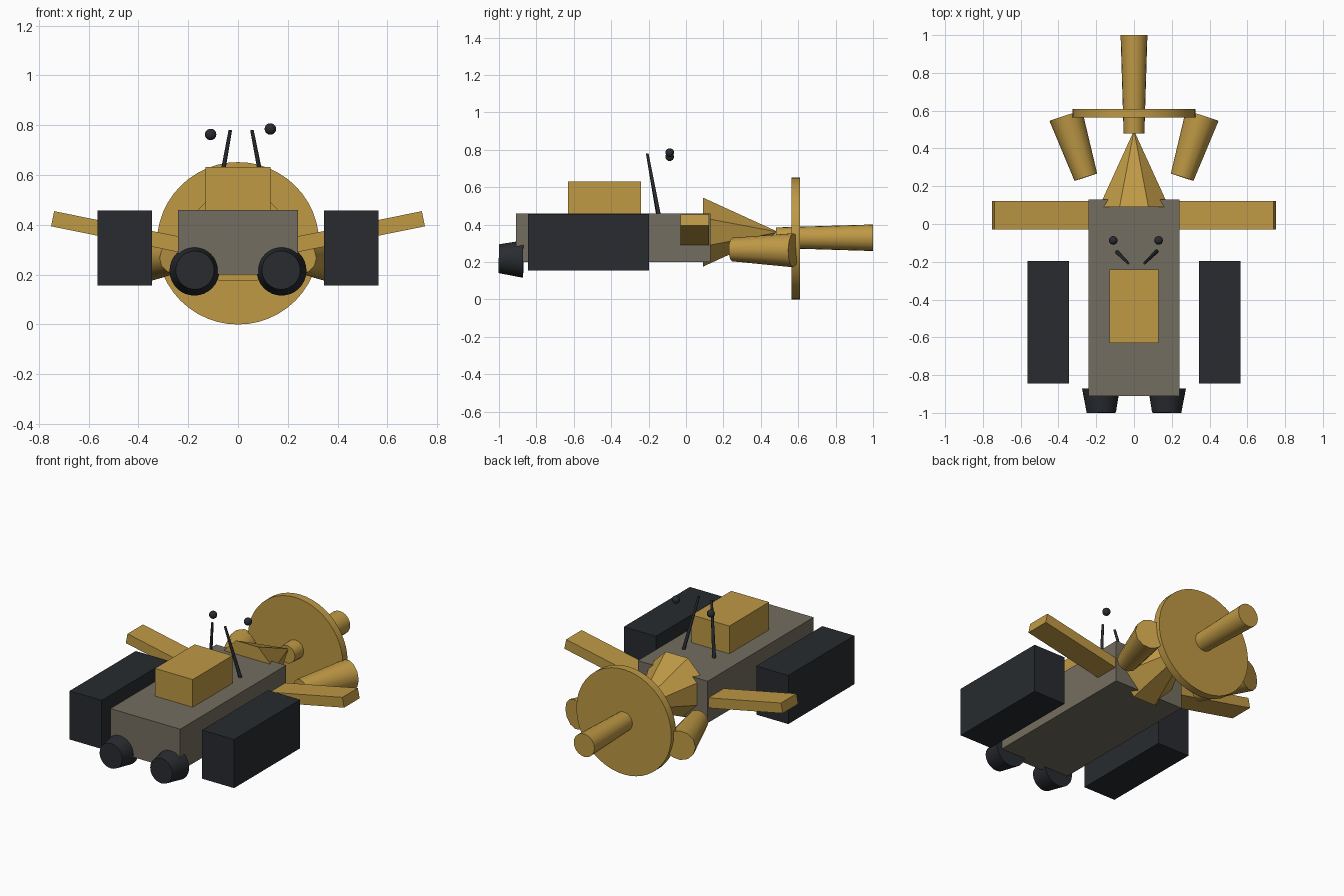
import bpy, math
from mathutils import Vector, Matrix

if "Cube" in bpy.data.objects:
    bpy.data.objects.remove(bpy.data.objects["Cube"])


def material(name, rgb):
    m = bpy.data.materials.new(name)
    m.diffuse_color = (*rgb, 1)
    m.use_nodes = True
    m.node_tree.nodes["Principled BSDF"].inputs["Base Color"].default_value = m.diffuse_color
    return m


GOLD = material("gold", (0.52, 0.32, 0.06))
DARK = material("charcoal", (0.021, 0.024, 0.029))
TAUPE = material("taupe", (0.175, 0.155, 0.115))


def finish(name, mat, smooth=False):
    ob = bpy.context.object
    ob.name = name
    ob.data.materials.append(mat)
    if smooth:
        bpy.ops.object.shade_smooth_by_angle(angle=math.radians(40))
    return ob


def box(name, mat, lo, hi, roll=0):
    lo, hi = Vector(lo), Vector(hi)
    bpy.ops.mesh.primitive_cube_add(size=1, location=(lo + hi) / 2, rotation=(0, roll, 0))
    bpy.context.object.scale = hi - lo
    return finish(name, mat)


def taper(name, mat, a, b, ra, rb, sides, smooth=True, twist=0):
    """Round or faceted taper running from point a to point b."""
    a, b = Vector(a), Vector(b)
    bpy.ops.mesh.primitive_cone_add(vertices=sides, radius1=ra, radius2=rb, depth=(b - a).length)
    ob = finish(name, mat, smooth)
    turn = (b - a).to_track_quat('Z', 'Y').to_matrix().to_4x4()
    ob.matrix_world = Matrix.Translation((a + b) / 2) @ turn @ Matrix.Rotation(twist, 4, 'Z')
    return ob


# Hull and cabin
box("hull", TAUPE, (-0.24, -0.91, 0.2), (0.24, 0.13, 0.46))
box("cabin", GOLD, (-0.13, -0.63, 0.44), (0.13, -0.24, 0.632))

# Octagonal cone, mast and dish on the long axis
taper("tail_cone", GOLD, (0, 0.09, 0.36), (0, 0.495, 0.36), 0.2, 0, 8, False, math.pi / 8)
taper("mast", GOLD, (0, 0.48, 0.33), (0, 1.0, 0.33), 0.055, 0.071, 20)
taper("dish", GOLD, (0, 0.563, 0.326), (0, 0.61, 0.326), 0.326, 0.326, 48)

# Mirrored side parts
for s, side in ((-1, "left"), (1, "right")):
    box(side + "_side_pod", DARK, (s * 0.455 - 0.11, -0.845, 0.156),
        (s * 0.455 + 0.11, -0.197, 0.458))
    box(side + "_wing", GOLD, (s * 0.47 - 0.28, -0.03, 0.338),
        (s * 0.47 + 0.28, 0.122, 0.40), -s * 0.2)
    taper(side + "_booster", GOLD, (s * 0.255, 0.248, 0.267), (s * 0.361, 0.574, 0.263),
          0.063, 0.091, 12)
    taper(side + "_nozzle", DARK, (s * 0.175, -0.87, 0.216), (s * 0.173, -1.0, 0.218),
          0.1, 0.077, 32)

# Antennas with detached tips
for side, base, top, tip in (
        ("left", (-0.09, -0.148, 0.45), (-0.031, -0.207, 0.78), (-0.11, -0.087, 0.763)),
        ("right", (0.12, -0.145, 0.45), (0.056, -0.207, 0.78), (0.13, -0.087, 0.785))):
    taper(side + "_antenna", DARK, base, top, 0.011, 0.007, 10)
    bpy.ops.mesh.primitive_uv_sphere_add(segments=20, ring_count=12, radius=0.023, location=tip)
    finish(side + "_antenna_tip", DARK, True)
